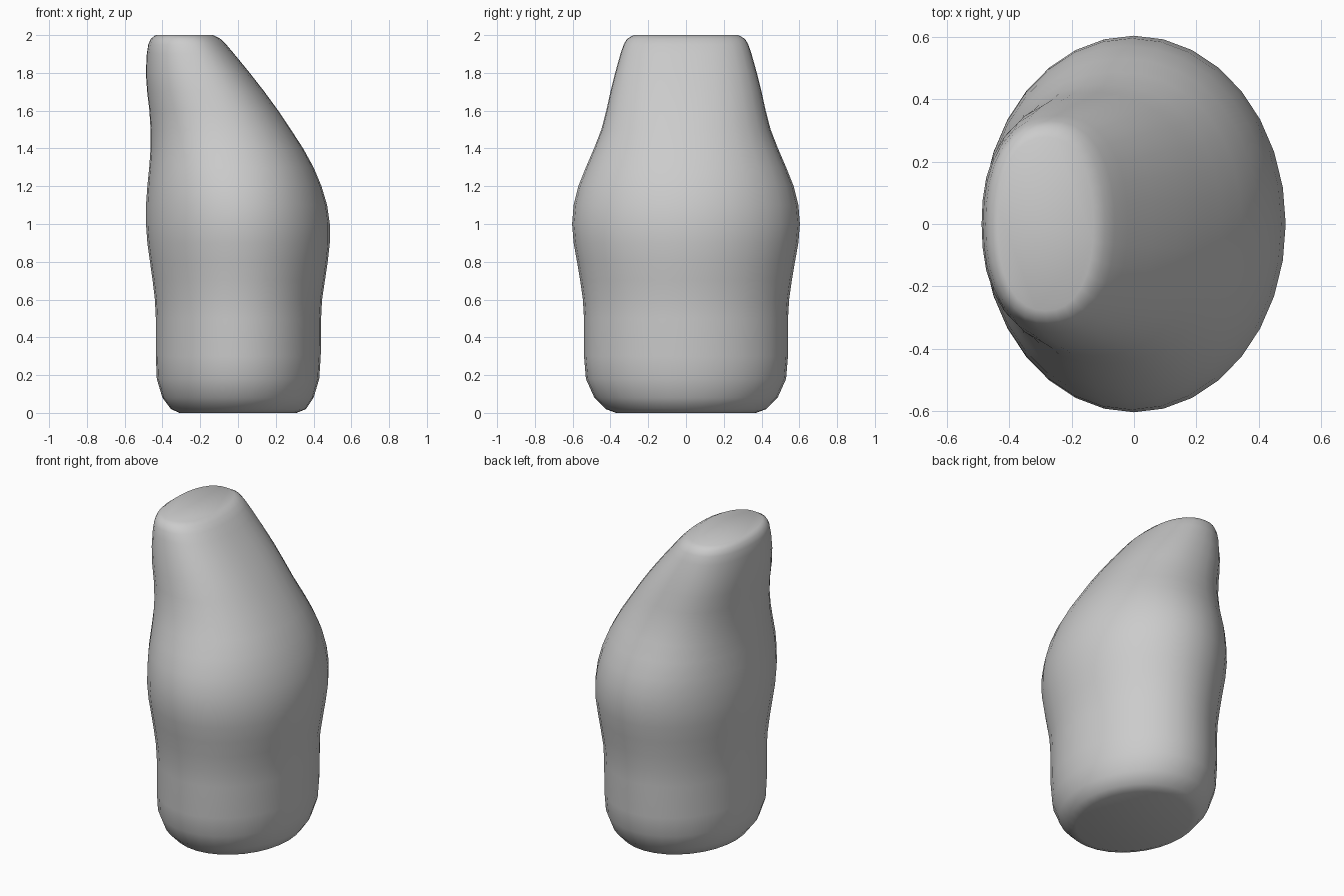
import bpy, bmesh, math

# Cross-sections: height, left x, right x, half depth, roundness power
SECTIONS = [
    (0.00, -0.31, 0.31, 0.37, 2.0),
    (0.02, -0.355, 0.36, 0.425, 2.0),
    (0.08, -0.40, 0.40, 0.485, 2.0),
    (0.18, -0.43, 0.43, 0.53, 2.0),
    (0.30, -0.435, 0.438, 0.54, 2.0),
    (0.50, -0.435, 0.44, 0.54, 2.0),
    (0.60, -0.44, 0.445, 0.546, 2.0),
    (0.70, -0.452, 0.46, 0.56, 2.0),
    (0.80, -0.466, 0.475, 0.577, 2.0),
    (0.90, -0.48, 0.486, 0.595, 2.0),
    (1.00, -0.487, 0.486, 0.603, 2.0),
    (1.10, -0.487, 0.472, 0.595, 2.0),
    (1.20, -0.48, 0.442, 0.57, 2.05),
    (1.30, -0.47, 0.40, 0.53, 2.1),
    (1.40, -0.463, 0.345, 0.487, 2.15),
    (1.50, -0.463, 0.28, 0.448, 2.2),
    (1.60, -0.469, 0.213, 0.422, 2.25),
    (1.70, -0.481, 0.14, 0.40, 2.3),
    (1.80, -0.488, 0.062, 0.375, 2.3),
    (1.90, -0.483, -0.02, 0.347, 2.3),
    (1.95, -0.475, -0.062, 0.33, 2.3),
    (1.98, -0.462, -0.093, 0.312, 2.3),
    (2.00, -0.437, -0.13, 0.278, 2.3),
]
SIDES = 32


def ring(bm, z, left, right, depth, power):
    cx, rx = (left + right) / 2, (right - left) / 2
    verts = []
    for i in range(SIDES):
        a = math.tau * i / SIDES
        c, s = math.cos(a), math.sin(a)
        k = (abs(c) ** power + abs(s) ** power) ** (-1 / power)
        verts.append(bm.verts.new((cx + rx * c * k, depth * s * k, z)))
    return verts


# Leaning rounded body, lofted through the sections
bm = bmesh.new()
rings = [ring(bm, *s) for s in SECTIONS]
for low, high in zip(rings, rings[1:]):
    for i in range(SIDES):
        j = (i + 1) % SIDES
        bm.faces.new((low[i], low[j], high[j], high[i]))

# Flat base and flat tip
bm.faces.new(rings[0][::-1])
bm.faces.new(rings[-1])

mesh = bpy.data.meshes.new("rounded_body")
bm.to_mesh(mesh)
bm.free()
body = bpy.data.objects.new("rounded_body", mesh)
bpy.context.collection.objects.link(body)
bpy.context.view_layer.objects.active = body
body.select_set(True)
bpy.ops.object.shade_smooth_by_angle(angle=math.radians(40))
